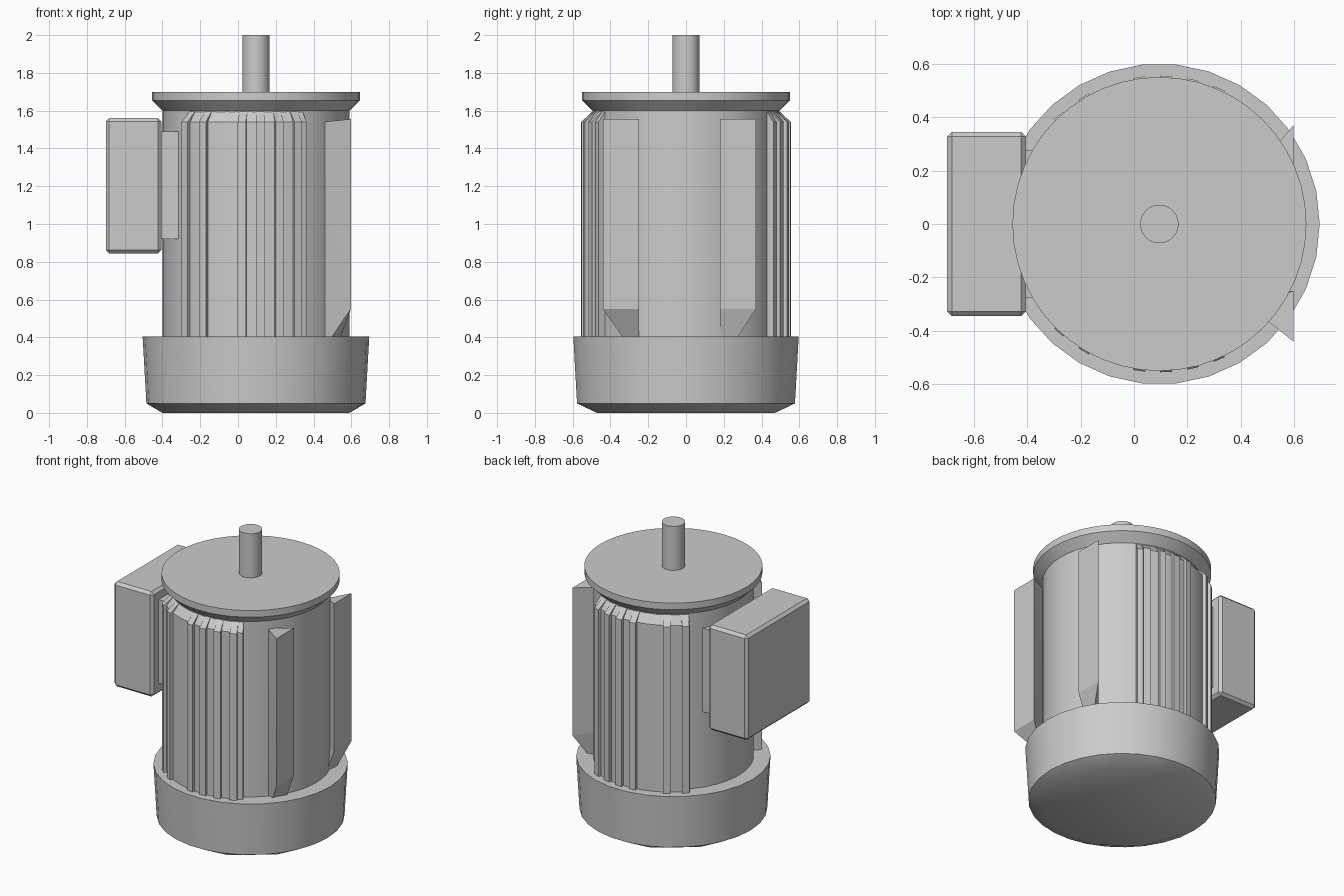
import bpy, bmesh
from math import sin, cos, pi, radians

cube = bpy.data.objects.get("Cube")
if cube:
    bpy.data.objects.remove(cube)

AXIS = 0.095  # x position of the motor axis

grey = bpy.data.materials.new("motor grey")
grey.use_nodes = True
COLOUR = (0.6, 0.6, 0.6, 1)
grey.diffuse_color = COLOUR
grey.node_tree.nodes["Principled BSDF"].inputs["Base Color"].default_value = COLOUR


def finish(bm, name, angle=30):
    bmesh.ops.remove_doubles(bm, verts=bm.verts, dist=0.0005)
    bmesh.ops.recalc_face_normals(bm, faces=bm.faces)
    mesh = bpy.data.meshes.new(name)
    bm.to_mesh(mesh)
    bm.free()
    mesh.materials.append(grey)
    obj = bpy.data.objects.new(name, mesh)
    bpy.context.collection.objects.link(obj)
    bpy.ops.object.select_all(action='DESELECT')
    obj.select_set(True)
    bpy.context.view_layer.objects.active = obj
    bpy.ops.object.shade_smooth_by_angle(angle=radians(angle))
    return obj


def loft(bm, rings):
    """Skin closed rings of points and cap both ends."""
    loops = [[bm.verts.new(p) for p in ring] for ring in rings]
    n = len(loops[0])
    for low, high in zip(loops, loops[1:]):
        for i in range(n):
            j = (i + 1) % n
            bm.faces.new((low[i], low[j], high[j], high[i]))
    bm.faces.new(loops[0][::-1])
    bm.faces.new(loops[-1])


def circle(r, z, n, snap=1):
    # snap merges neighbouring points, giving a coarser polygon
    angles = [2 * pi * (round(i / snap) * snap) / n for i in range(n)]
    return [(AXIS + r * cos(a), r * sin(a), z) for a in angles]


def lathe(name, profile, n):
    bm = bmesh.new()
    loft(bm, [circle(r, z, n) for r, z in profile])
    return finish(bm, name)


def box(name, x, y, z, bevel=0):
    bm = bmesh.new()
    loft(bm, [[(x[0], y[0], h), (x[1], y[0], h), (x[1], y[1], h), (x[0], y[1], h)] for h in z])
    if bevel:
        bmesh.ops.bevel(bm, geom=bm.edges[:], offset=bevel, segments=1, affect='EDGES')
    return finish(bm, name)


def sector(bm, start, end, r, steps):
    """Raised strip on the body, between angles from -y, with a sloping top."""
    angles = [radians(start + (end - start) * i / steps) for i in range(steps + 1)]

    def ring(outer, z):
        def arc(rad):
            return [(AXIS + rad * sin(a), -rad * cos(a), z) for a in angles]
        return arc(outer) + arc(0.47)[::-1]
    loft(bm, [ring(r, 0.39), ring(r, 1.54), ring(0.49, 1.6)])


# Turned parts
lathe("motor_body", [(0.495, 0.38), (0.495, 1.6)], 48)
lathe("end_flange", [(0.49, 1.595), (0.55, 1.655), (0.55, 1.7)], 48)
lathe("drive_shaft", [(0.072, 1.69), (0.072, 2.0)], 24)

# Fan cover, with a coarse polygon at the base
bm = bmesh.new()
loft(bm, [circle(0.58, 0.05, 30), circle(0.6, 0.405, 30)])
bmesh.ops.delete(bm, geom=[f for f in bm.faces if f.normal.z < -0.9 or
                           all(v.co.z < 0.1 for v in f.verts)], context='FACES_ONLY')
outer, inner = circle(0.58, 0.05, 30), circle(0.495, 0, 30, 3)
for i in range(30):
    j = (i + 1) % 30
    pts = [outer[i], inner[i], inner[j], outer[j]]
    if inner[i] == inner[j]:
        pts.pop(2)
    bm.faces.new([bm.verts.new(p) for p in pts])
bm.faces.new([bm.verts.new(p) for p in inner[::3]])
finish(bm, "fan_cover")

# Cooling fins on the front, repeated on the back
for side, sign in (("front", 1), ("back", -1)):
    bm = bmesh.new()
    sector(bm, -46, 30, 0.535, 16)
    for x in (-0.385, -0.285, -0.075, 0.025, 0.125, 0.225):
        a = 57.3 * x / 0.555 * (1 + (x / 0.555) ** 2 / 6)
        sector(bm, a - 2.3, a + 2.3, 0.555, 1)
    for v in bm.verts:
        v.co.y *= sign
    finish(bm, side + "_cooling_fins", 20)


# Mounting feet: wedges with a sloping base
def foot(name, tip, near, root):
    bm = bmesh.new()
    base = [(root[0], root[1]), (root[0] + 0.05, root[1] * 0.9 + tip * 0.1), (0.54, near)]
    full = [root, (0.597, tip), (0.597, near)]
    loft(bm, [[(x, y, 0.39) for x, y in base],
              [(x, y, 0.55) for x, y in full],
              [(x, y, z) for (x, y), z in zip(full, (1.54, 1.555, 1.555))]])
    finish(bm, name, 10)


foot("front_foot", -0.44, -0.25, (0.44, -0.315))
foot("back_foot", 0.37, 0.18, (0.5, 0.255))

# Terminal box and its neck
box("terminal_box", (-0.7, -0.405), (-0.345, 0.345), (0.845, 1.56), 0.018)
box("terminal_box_neck", (-0.42, -0.2), (-0.275, 0.275), (0.92, 1.49))
